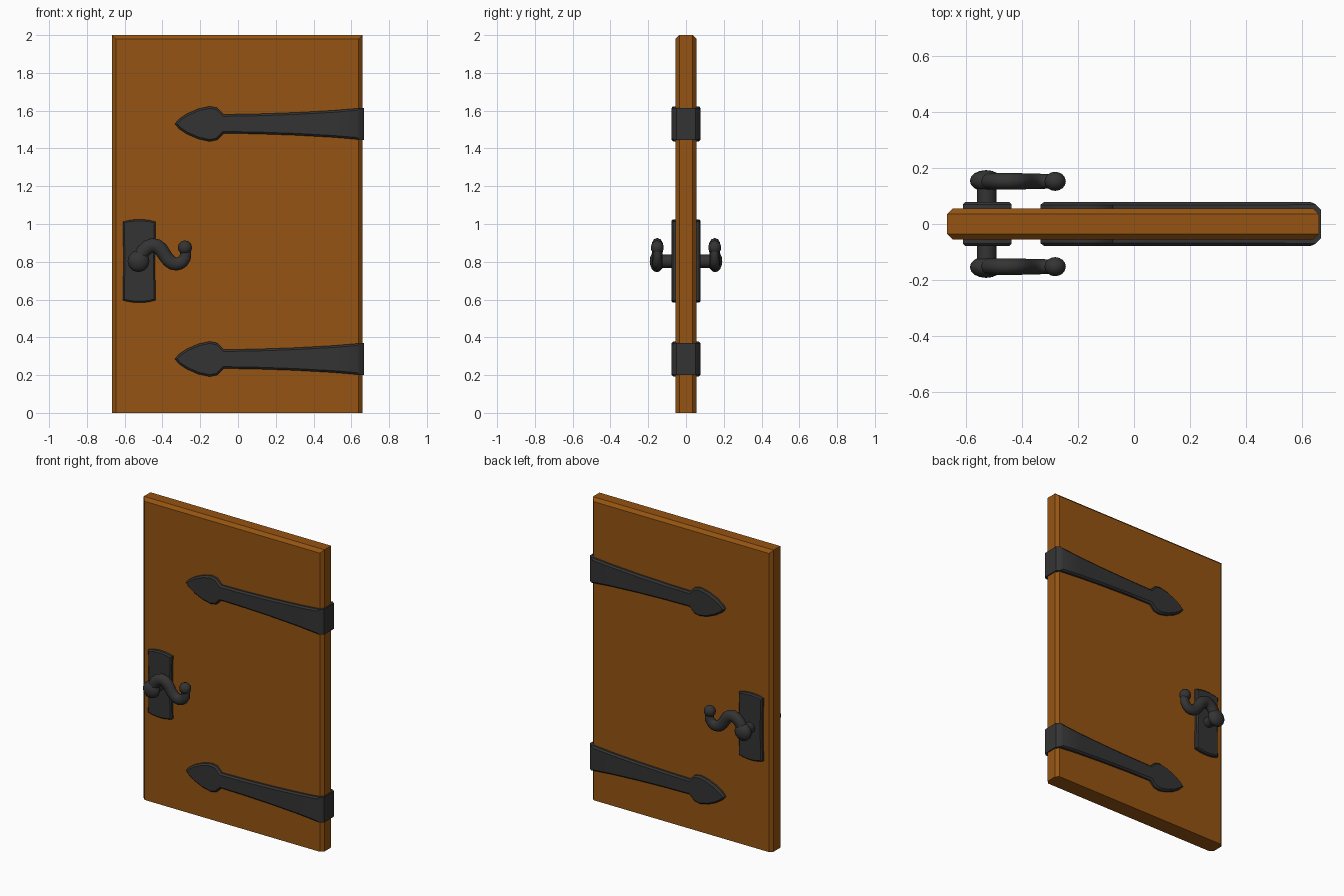
import bpy, bmesh, math
from mathutils import Vector

if "Cube" in bpy.data.objects:
    bpy.data.objects.remove(bpy.data.objects["Cube"])


def material(name, rgb):
    m = bpy.data.materials.new(name)
    m.diffuse_color = (*rgb, 1)
    m.use_nodes = True
    m.node_tree.nodes["Principled BSDF"].inputs["Base Color"].default_value = m.diffuse_color
    return m


wood = material("warm wood", (0.30, 0.088, 0.006))
iron = material("dark iron", (0.034, 0.034, 0.034))


def finish(bm, name, mat, smooth=35):
    bmesh.ops.recalc_face_normals(bm, faces=bm.faces)
    me = bpy.data.meshes.new(name)
    bm.to_mesh(me)
    bm.free()
    ob = bpy.data.objects.new(name, me)
    bpy.context.collection.objects.link(ob)
    me.materials.append(mat)
    bpy.ops.object.select_all(action='DESELECT')
    ob.select_set(True)
    bpy.context.view_layer.objects.active = ob
    bpy.ops.object.shade_smooth_by_angle(angle=math.radians(smooth))
    return ob


def prism(outline, half):
    """Solid with an x-z outline, running from y = -half to y = half."""
    bm = bmesh.new()
    face = bm.faces.new([bm.verts.new((x, -half, z)) for x, z in outline])
    out = bmesh.ops.extrude_face_region(bm, geom=[face])
    verts = [g for g in out["geom"] if isinstance(g, bmesh.types.BMVert)]
    bmesh.ops.translate(bm, verts=verts, vec=(0, 2 * half, 0))
    bm.normal_update()
    return bm


def chamfer(bm, rule, width):
    edges = [e for e in bm.edges if rule(*[v.co for v in e.verts])]
    bmesh.ops.bevel(bm, geom=edges, offset=width, segments=1,
                    affect='EDGES', clamp_overlap=True)


def rim(half):
    return lambda a, b: abs(a.y - b.y) < 1e-4 and abs(abs(a.y) - half) < 1e-4


# Door slab, chamfered on the sides and top but square at the bottom
bm = prism([(-0.667, 0), (0.659, 0), (0.659, 2), (-0.667, 2)], 0.055)
chamfer(bm, lambda a, b: abs(a.y - b.y) < 1e-4 and max(a.z, b.z) > 1, 0.02)
finish(bm, "door_slab", wood, 20)

# Hinge straps: spearhead tip, narrow neck, flared end wrapped round the edge
upper = [(-0.312, 0.026), (-0.27, 0.054), (-0.21, 0.08), (-0.15, 0.093),
         (-0.11, 0.085), (-0.075, 0.05), (0.1, 0.053), (0.3, 0.06),
         (0.5, 0.071), (0.667, 0.085)]
outline = [(-0.334, 0)] + upper + [(x, -z) for x, z in reversed(upper)]
for name, height in (("upper_hinge_strap", 1.53), ("lower_hinge_strap", 0.285)):
    bm = prism([(x, z + height) for x, z in outline], 0.078)
    chamfer(bm, lambda a, b: min(a.x, b.x) > 0.66 and abs(a.y - b.y) < 1e-4, 0.027)
    chamfer(bm, rim(0.078), 0.01)
    finish(bm, name, iron)

# Lock plate with bowed ends, showing on both faces
arc = [(-0.523 + 0.087 * t, 0.208 + 0.013 * (1 - t * t))
       for t in (-1, -0.6, -0.2, 0.2, 0.6, 1)]
arc += [(-0.523 + 0.083 * t, 0) for t in (1,)]
arc += [(x, -z) for x, z in reversed(arc[:6])] + [(-0.606, 0)]
bm = prism([(x, z + 0.804) for x, z in arc], 0.078)
chamfer(bm, rim(0.078), 0.008)
finish(bm, "lock_plate", iron)


def ball(name, centre, scale):
    bm = bmesh.new()
    bmesh.ops.create_uvsphere(bm, u_segments=12, v_segments=8, radius=1)
    for v in bm.verts:
        x, y, z = v.co
        v.co = Vector(centre) + Vector((x * scale[0], z * scale[1], -y * scale[2]))
    finish(bm, name, iron, 60)


# Curled lever path: x, z and tube radius
path = [(-0.53, 0.80, 0.036), (-0.50, 0.858, 0.038), (-0.452, 0.888, 0.038),
        (-0.41, 0.868, 0.038), (-0.378, 0.82, 0.036), (-0.345, 0.792, 0.036),
        (-0.308, 0.792, 0.034), (-0.28, 0.82, 0.031), (-0.278, 0.865, 0.028)]


def catmull(i, t):
    p = [Vector(path[min(max(i + k, 0), len(path) - 1)]) for k in (-1, 0, 1, 2)]
    return 0.5 * (2 * p[1] + (p[2] - p[0]) * t
                  + (2 * p[0] - 5 * p[1] + 4 * p[2] - p[3]) * t * t
                  + (3 * p[1] - p[0] - 3 * p[2] + p[3]) * t ** 3)


def lever(name, y0, sides=10):
    pts = [catmull(i, t) for i in range(len(path) - 1) for t in (0, 0.5)]
    pts.append(Vector(path[-1]))
    bm, rings = bmesh.new(), []
    for i, p in enumerate(pts):
        d = pts[min(i + 1, len(pts) - 1)] - pts[max(i - 1, 0)]
        n = Vector((-d.y, d.x)).normalized()
        ring = []
        for k in range(sides):
            a = 2 * math.pi * k / sides
            c, s = p.z * math.cos(a), 0.8 * p.z * math.sin(a)
            ring.append(bm.verts.new((p.x + n.x * c, y0 + s, p.y + n.y * c)))
        rings.append(ring)
    for r, q in zip(rings, rings[1:]):
        for k in range(sides):
            j = (k + 1) % sides
            bm.faces.new((r[k], r[j], q[j], q[k]))
    bm.faces.new(rings[0])
    bm.faces.new(rings[-1])
    finish(bm, name, iron, 60)


# Spindle through the door, with a knob and lever on each face
spindle = [(-0.525 + 0.035 * math.cos(a * math.pi / 6),
            0.803 + 0.035 * math.sin(a * math.pi / 6)) for a in range(12)]
finish(prism(spindle, 0.14), "spindle", iron)
for side, s in (("front", -1), ("back", 1)):
    ball(side + "_knob", (-0.527, s * 0.154, 0.803), (0.058, 0.038, 0.058))
    lever(side + "_lever", s * 0.152)
    ball(side + "_lever_tip", (-0.281, s * 0.152, 0.875), (0.038, 0.034, 0.038))
